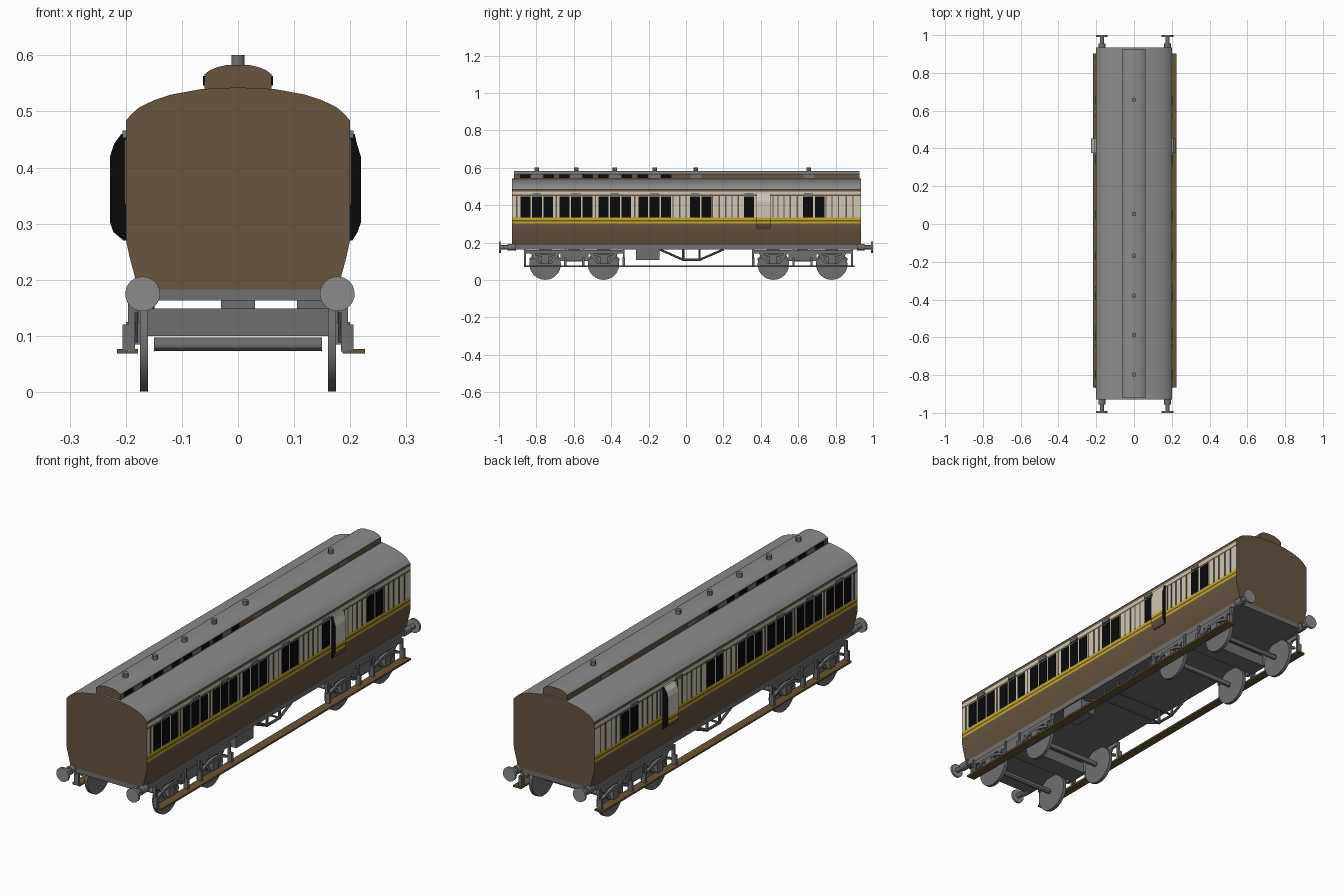
import bpy, bmesh, math
from mathutils import Matrix, Vector

if "Cube" in bpy.data.objects:
    bpy.data.objects.remove(bpy.data.objects["Cube"])

COLOURS = {"brown": (0.135, 0.09, 0.053), "roof_grey": (0.26, 0.26, 0.26),
           "frame_grey": (0.16, 0.16, 0.16), "cream": (0.62, 0.57, 0.48),
           "yellow": (0.55, 0.40, 0.01), "black": (0.003, 0.003, 0.003),
           "vent_grey": (0.17, 0.18, 0.19), "board_brown": (0.14, 0.09, 0.035)}
NAMES = list(COLOURS)
MATS = []
for n in NAMES:
    m = bpy.data.materials.new(n)
    m.diffuse_color = (*COLOURS[n], 1)
    m.use_nodes = True
    m.node_tree.nodes["Principled BSDF"].inputs["Base Color"].default_value = m.diffuse_color
    MATS.append(m)


class Part:
    """Collects simple solids into one named object."""

    def __init__(self, name, colour):
        self.name, self.colour, self.bm = name, colour, bmesh.new()

    def box(self, x, y, z):
        # x, y, z are (low, high) ranges
        self.prism([(x[0], z[0]), (x[1], z[0]), (x[1], z[1]), (x[0], z[1])], y)

    def prism(self, pts, span, axis="y", edge_cols=None, cap=None):
        # extrude a closed outline along y, or along x with (y, z) points
        put = (lambda p, t: (p[0], t, p[1])) if axis == "y" else (lambda p, t: (t, p[0], p[1]))
        a, b = [[self.bm.verts.new(put(p, t)) for p in pts] for t in span]
        faces = [self.bm.faces.new(a), self.bm.faces.new(b[::-1])]
        for f in faces:
            f.material_index = NAMES.index(cap or self.colour)
        for i in range(len(pts)):
            j = (i + 1) % len(pts)
            f = self.bm.faces.new((a[i], b[i], b[j], a[j]))
            f.material_index = NAMES.index(edge_cols[i] if edge_cols else self.colour)

    def rod(self, p, q, r, sides=12):
        p, q = Vector(p), Vector(q)
        d = q - p
        mat = Matrix.Translation((p + q) / 2) @ d.to_track_quat('Z', 'Y').to_matrix().to_4x4()
        res = bmesh.ops.create_cone(self.bm, cap_ends=True, segments=sides, radius1=r,
                                    radius2=r, depth=d.length, matrix=mat)
        for f in {f for v in res["verts"] for f in v.link_faces}:
            f.material_index = NAMES.index(self.colour)

    def done(self, smooth=False):
        bmesh.ops.recalc_face_normals(self.bm, faces=self.bm.faces)
        me = bpy.data.meshes.new(self.name)
        self.bm.to_mesh(me)
        self.bm.free()
        for m in MATS:
            me.materials.append(m)
        ob = bpy.data.objects.new(self.name, me)
        bpy.context.collection.objects.link(ob)
        if smooth:
            bpy.ops.object.select_all(action='DESELECT')
            ob.select_set(True)
            bpy.context.view_layer.objects.active = ob
            bpy.ops.object.shade_smooth_by_angle(angle=math.radians(30))
        return ob


def sided(s, a, b):
    return tuple(sorted((s * a, s * b)))


Y0, Y1 = -0.93, 0.935

# Body shell: half outline from bottom to roof crown, colour of the strip above each point
half = [(.179, .183, "brown"), (.185, .21, "brown"), (.193, .24, "brown"), (.2, .272, "brown"),
        (.2, .302, "yellow"), (.2, .313, "brown"), (.2, .321, "yellow"), (.2, .333, "cream"),
        (.2, .449, "brown"), (.2, .457, "cream"), (.2, .472, "brown"), (.2, .484, "roof_grey"),
        (.188, .497, "roof_grey"), (.175, .508, "roof_grey"), (.15, .52, "roof_grey"),
        (.12, .53, "roof_grey"), (.065, .54, "roof_grey")]
pts = [(x, z) for x, z, c in half] + [(0, .543)] + [(-x, z) for x, z, c in half[::-1]]
cols = [c for x, z, c in half]
body = Part("body_shell", "brown")
body.prism(pts, (Y0, Y1), edge_cols=cols + cols[::-1] + ["frame_grey"])
body.done(True)

# Clerestory along the roof
ch = [(.06, .53, "brown"), (.06, .566, "roof_grey"), (.051, .573, "roof_grey"),
      (.037, .579, "roof_grey"), (.02, .583, "roof_grey")]
cp = [(x, z) for x, z, c in ch] + [(-x, z) for x, z, c in ch[::-1]]
cc = [c for x, z, c in ch]
cl = Part("clerestory", "brown")
cl.prism(cp, (-.92, .927), edge_cols=cc + cc[-2::-1] + ["brown"])
cl.done(True)

# Roof ventilators
vents = Part("roof_vents", "vent_grey")
COMPARTMENTS = [-.797, -.588, -.38, -.168]
for y in COMPARTMENTS + [.053, .657]:
    vents.rod((0, y, .575), (0, y, .601), .012)
vents.done(True)

# Side windows, panel beading, door hoods and clerestory lights
windows = Part("side_windows", "black")
beading = Part("panel_beading", "brown")
hoods = Part("door_hoods", "vent_grey")
lights = Part("clerestory_windows", "black")
light_vents = Part("clerestory_vents", "vent_grey")
LINES = [-.07, -.033, 0, .142, .178, .213, .246, .28, .465, .492, .524, .557,
         .594, .749, .781, .815, .856, .893, -.905, -.693, -.484, -.274]
for s in (1, -1):
    glass = [c + o for c in COMPARTMENTS for o in (-.061, 0, .061)]
    glass += [.048, .11, .652, .715] + ([.337] if s > 0 else [])
    for y in glass:
        windows.box(sided(s, .199, .2015), (y - .026, y + .026), (.335, .447))
    for y in LINES + ([] if s > 0 else [.313, .345]):
        beading.box(sided(s, .199, .202), (y - .0035, y + .0035), (.333, .45))
    for y in COMPARTMENTS + [.05, .337, .655]:
        hoods.box(sided(s, .199, .206), (y - .023, y + .023), (.453, .466))
    for c in COMPARTMENTS:
        for o in (-.063, .063):
            lights.box(sided(s, .059, .062), (c + o - .028, c + o + .028), (.546, .563))
    for y in COMPARTMENTS + [.053, .657]:
        light_vents.box(sided(s, .059, .062), (y - .03, y + .03), (.546, .563))
for p in (windows, beading, hoods, lights, light_vents):
    p.done()

# Guard lookouts bulging from both sides
look = Part("guard_lookouts", "cream")
for s, w in ((1, .219), (-1, .228)):
    op = [(.195, .27), (.204, .27), (w - .006, .285), (w, .302), (w, .313), (w, .321),
          (w, .333), (w, .42), (w - .007, .442), (.208, .46), (.195, .46)]
    oc = ["brown"] * 3 + ["yellow", "brown", "yellow"] + ["cream"] * 4 + ["brown"]
    look.prism([(s * x, z) for x, z in op], (.377, .453), edge_cols=oc, cap="black")
look.done()

# Underframe and battery box
under = Part("underframe", "frame_grey")
under.box((-.18, .18), (Y0, Y1), (.163, .184))
for s in (1, -1):
    under.box(sided(s, .174, .184), (Y0, Y1), (.163, .186))
under.done()
battery = Part("battery_box", "frame_grey")
battery.box((.105, .178), (-.267, -.143), (.107, .165))
battery.done()

# Buffers
buf = Part("buffers", "roof_grey")
shank = Part("buffer_shanks", "frame_grey")
for x in (-.17, .177):
    for e, yb in ((-1, Y0), (1, Y1)):
        shank.rod((x, yb - e * .02, .175), (x, e * .955, .175), .018, 16)
        shank.rod((x, e * .95, .175), (x, e * .993, .175), .011, 16)
        buf.rod((x, e * .99, .175), (x, e * 1.0, .175), .031, 24)
buf.done(True)
shank.done(True)

# Bogies: wheels, axles, side frames, springs and bolsters
wheels = Part("wheels", "frame_grey")
frames = Part("bogie_frames", "frame_grey")
boxes = Part("axle_boxes", "frame_grey")
for c in (-.597, .623):
    frames.box((-.185, .178), (c - .045, c + .045), (.1, .149))
    frames.box((-.03, .03), (c - .03, c + .03), (.145, .165))
    for w in (-.156, .156):
        y = c + w
        wheels.rod((-.15, y, .085), (.15, y, .085), .012)
        for s in (1, -1):
            wheels.rod((s * .16, y, .085), (s * .175, y, .085), .084, 32)
            boxes.box(sided(s, .174, .2), (y - .02, y + .02), (.085, .125))
            # leaf spring as a shallow arc
            arc = [(y + .085 * t / 4, .138 - .022 * (t / 4) ** 2) for t in range(-4, 5)]
            boxes.prism(arc + [(p, z - .012) for p, z in arc[::-1]],
                        sided(s, .183, .196), axis="x")
            # hangers and slanted horn guides
            for e in (-1, 1):
                frames.box(sided(s, .184, .196),
                           (y + e * .108 - .005, y + e * .108 + .005), (.072, .163))
                frames.prism([(y + e * .02, .088), (y + e * .035, .088), (y + e * .085, .15),
                              (y + e * .06, .15)], sided(s, .178, .188), axis="x")
    for s in (1, -1):
        frames.box(sided(s, .178, .188), (c - .268, c + .268), (.142, .16))
        frames.box(sided(s, .176, .19), (c - .075, c + .075), (.102, .15))
wheels.done(True)
frames.done()
boxes.done()

# Full-length footboards with brackets
boards = Part("footboards", "board_brown")
brackets = Part("footboard_brackets", "frame_grey")
for s, a, b in ((1, .186, .226), (-1, .178, .216)):
    boards.box(sided(s, a, b), (-.865, .902), (.069, .077))
    for c in (-.597, .623):
        for o in (-.264, -.048, .048, .264):
            brackets.box(sided(s, .19, .206), (c + o - .006, c + o + .006), (.075, .12))
boards.done()
brackets.done()

# Truss rods with posts and cross ties
truss = Part("truss_rods", "frame_grey")
path = [(-.14, .163), (-.015, .108), (.072, .108), (.2, .163)]
for x in (-.155, .155):
    for (ya, za), (yb, zb) in zip(path, path[1:]):
        truss.rod((x, ya, za), (x, yb, zb), .006, 8)
    for y in (-.015, .072):
        truss.rod((x, y, .103), (x, y, .166), .006, 8)
for y in (-.015, .072):
    truss.rod((-.155, y, .108), (.155, y, .108), .005, 8)
truss.done(True)
